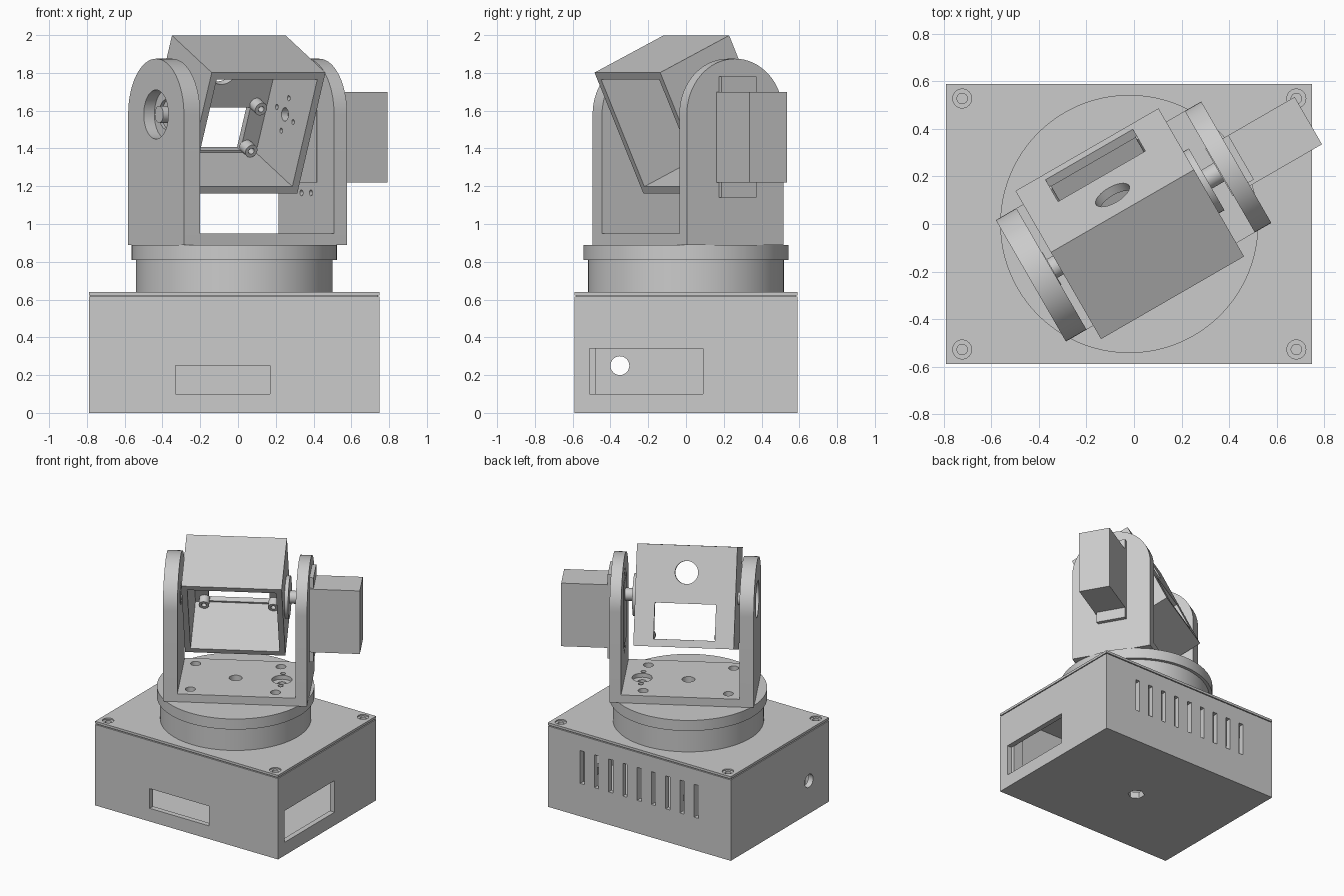
import bpy, bmesh, math
from mathutils import Matrix, Vector

cube = bpy.data.objects.get("Cube")
if cube:
    bpy.data.objects.remove(cube, do_unlink=True)

grey = bpy.data.materials.new("light grey plastic")
grey.use_nodes = True
grey.diffuse_color = (0.6, 0.6, 0.6, 1)
grey.node_tree.nodes["Principled BSDF"].inputs["Base Color"].default_value = (0.6, 0.6, 0.6, 1)

AXIS = {"x": Matrix.Rotation(math.pi / 2, 4, "Y"),
        "y": Matrix.Rotation(math.pi / 2, 4, "X"),
        "z": Matrix.Identity(4)}


def finish(name, bm):
    bmesh.ops.recalc_face_normals(bm, faces=bm.faces)
    mesh = bpy.data.meshes.new(name)
    bm.to_mesh(mesh)
    bm.free()
    mesh.materials.append(grey)
    ob = bpy.data.objects.new(name, mesh)
    bpy.context.collection.objects.link(ob)
    return ob


def box(name, x, y, z):
    """Box from its (min, max) range on each axis."""
    size = Matrix.Diagonal((x[1] - x[0], y[1] - y[0], z[1] - z[0], 1))
    mid = Matrix.Translation([sum(r) / 2 for r in (x, y, z)])
    bm = bmesh.new()
    bmesh.ops.create_cube(bm, size=1, matrix=mid @ size)
    return finish(name, bm)


def cyl(name, r, centre, length, axis="z", sides=32):
    bm = bmesh.new()
    bmesh.ops.create_cone(bm, cap_ends=True, segments=sides, radius1=r, radius2=r,
                          depth=length, matrix=Matrix.Translation(centre) @ AXIS[axis])
    return finish(name, bm)


def cut(target, cutter):
    mod = target.modifiers.new("cut", "BOOLEAN")
    mod.operation, mod.solver, mod.object = "DIFFERENCE", "EXACT", cutter
    cutter.hide_render = True
    bpy.context.view_layer.objects.active = target
    bpy.ops.object.modifier_apply(modifier=mod.name)
    bpy.data.objects.remove(cutter, do_unlink=True)


def drill(target, r, centre, length, axis="z", sides=24):
    cut(target, cyl("cutter", r, centre, length, axis, sides))


def arm(name, u0, u1, half, z0, zc):
    """Upright plate with a round top."""
    pts = [(-half, z0)]
    pts += [(-half * math.cos(math.pi * i / 32), zc + half * math.sin(math.pi * i / 32)) for i in range(33)]
    pts.append((half, z0))
    bm = bmesh.new()
    face = bm.faces.new([bm.verts.new((u0, v, z)) for v, z in pts])
    ext = bmesh.ops.extrude_face_region(bm, geom=[face])
    bmesh.ops.translate(bm, verts=[g for g in ext["geom"] if isinstance(g, bmesh.types.BMVert)],
                        vec=Vector((u1 - u0, 0, 0)))
    return finish(name, bm)


CX = -0.02          # axis of the turntable
PIVOT = 1.58        # height of the tilt axis
X0, X1, Y = -0.79, 0.75, 0.59

# Electronics case, hollow with side openings
case = box("base_case", (X0, X1), (-Y, Y), (0, 0.615))
cut(case, box("cutter", (X0 + 0.04, X1 - 0.04), (-Y + 0.04, Y - 0.04), (0.05, 0.8)))
cut(case, box("cutter", (-0.33, 0.17), (-0.7, -0.5), (0.1, 0.25)))
cut(case, box("cutter", (0.65, 0.85), (-0.51, 0.09), (0.1, 0.34)))
drill(case, 0.05, (X0, -0.35, 0.25), 0.3, "x")
drill(case, 0.06, (CX, 0, 0), 0.3, "z", 6)
for i in range(9):
    x = 0.46 - 0.12 * i
    cut(case, box("cutter", (x - 0.018, x + 0.018), (0.5, 0.7), (0.25, 0.5)))

# Lid, with a fine seam under it and countersunk screw holes
seam = box("lid_seam", (X0 + 0.01, X1 - 0.01), (-Y + 0.01, Y - 0.01), (0.615, 0.622))
lid = box("base_lid", (X0, X1), (-Y, Y), (0.622, 0.64))
for sx in (-1, 1):
    for sy in (-1, 1):
        x, y = CX + sx * 0.703, sy * 0.528
        drill(lid, 0.04, (x, y, 0.64), 0.02)
        drill(lid, 0.022, (x, y, 0.63), 0.1)
        drill(seam, 0.022, (x, y, 0.62), 0.1)
        post = box("corner_post", sorted((x + sx * 0.03, x - sx * 0.05)),
                   sorted((y + sy * 0.03, y - sy * 0.05)), (0.04, 0.615))
        drill(post, 0.022, (x, y, 0.6), 0.3)

# Turntable
cyl("turntable_drum", 0.52, (CX, 0, 0.725), 0.17, sides=96)
disk = cyl("turntable_disk", 0.543, (CX, 0, 0.85), 0.08, sides=96)

# Pan bracket: floor and two arms
floor = box("bracket_floor", (-0.378, 0.44), (-0.295, 0.295), (0.89, 0.95))
drill(floor, 0.045, (0, 0, 0.92), 0.2)
drill(floor, 0.07, (0.32, 0, 0.95), 0.06)
drill(floor, 0.03, (0.32, 0, 0.92), 0.2)
for s in (-1, 1):
    drill(floor, 0.018, (0.32, s * 0.1, 0.92), 0.2)
    for u in (-0.295, 0.295):
        drill(floor, 0.035, (u, s * 0.21, 0.92), 0.2)

bearing_arm = arm("bearing_arm", -0.478, -0.378, 0.295, 0.89, PIVOT)
drill(bearing_arm, 0.13, (-0.478, 0, PIVOT), 0.13, "x", 48)
drill(bearing_arm, 0.08, (-0.42, 0, PIVOT), 0.3, "x", 32)
motor_arm = arm("motor_arm", 0.44, 0.52, 0.295, 0.89, PIVOT)
cut(motor_arm, box("cutter", (0.4, 0.6), (-0.115, 0.115), (1.22, 1.70)))
for z in (1.165, 1.755):
    for v in (-0.05, 0.05):
        drill(motor_arm, 0.016, (0.48, v, z), 0.2, "x", 16)

# Tilt motor with mounting ears, output shaft and horn
pan_parts = [
    floor, bearing_arm, motor_arm,
    box("motor_body", (0.436, 0.87), (-0.115, 0.115), (1.22, 1.70)),
    box("motor_ears", (0.52, 0.548), (-0.1, 0.115), (1.14, 1.78)),
    cyl("motor_shaft", 0.045, (0.4, 0, PIVOT), 0.09, "x"),
    cyl("motor_horn", 0.15, (0.363, 0, PIVOT), 0.026, "x", 48),
    cyl("bearing_pin", 0.045, (-0.4, 0, PIVOT), 0.12, "x"),
    cyl("bearing_ring", 0.08, (-0.385, 0, PIVOT), 0.02, "x"),
]

# Tilting head: open-fronted box, built around the tilt axis
head = box("camera_housing", (-0.345, 0.35), (-0.2325, 0.2325), (-0.353, 0.353))
cut(head, box("cutter", (-0.305, 0.31), (-0.4, 0.1925), (-0.313, 0.313)))
cut(head, box("cutter", (-0.212, 0.212), (0.1, 0.4), (-0.3, -0.05)))
drill(head, 0.08, (0, 0.21, 0.165), 0.2, "y", 48)
drill(head, 0.036, (0.32, 0, 0), 0.08, "x")
for i in range(4):
    a = math.pi / 2 * i
    drill(head, 0.014, (0.32, 0.095 * math.cos(a), 0.095 * math.sin(a)), 0.08, "x", 16)
head_parts = [head]
for u in (-0.24, 0.24):
    for h in (-0.275, -0.03):
        standoff = cyl("camera_standoff", 0.036, (u, 0.165, h), 0.07, "y")
        drill(standoff, 0.017, (u, 0.13, h), 0.08, "y", 16)
        head_parts.append(standoff)

# Pan and tilt pose
pan = Matrix.Translation((CX, 0, 0)) @ Matrix.Rotation(math.radians(30), 4, "Z")
tilt = pan @ Matrix.Translation((0, 0, PIVOT)) @ Matrix.Rotation(math.radians(25), 4, "X")
for ob in pan_parts:
    ob.matrix_world = pan
for ob in head_parts:
    ob.matrix_world = tilt

# Smooth round walls, crisp edges
bpy.ops.object.select_all(action="DESELECT")
for ob in bpy.context.scene.objects:
    if ob.type == "MESH":
        ob.select_set(True)
        bpy.context.view_layer.objects.active = ob
bpy.ops.object.shade_smooth_by_angle(angle=math.radians(30))
